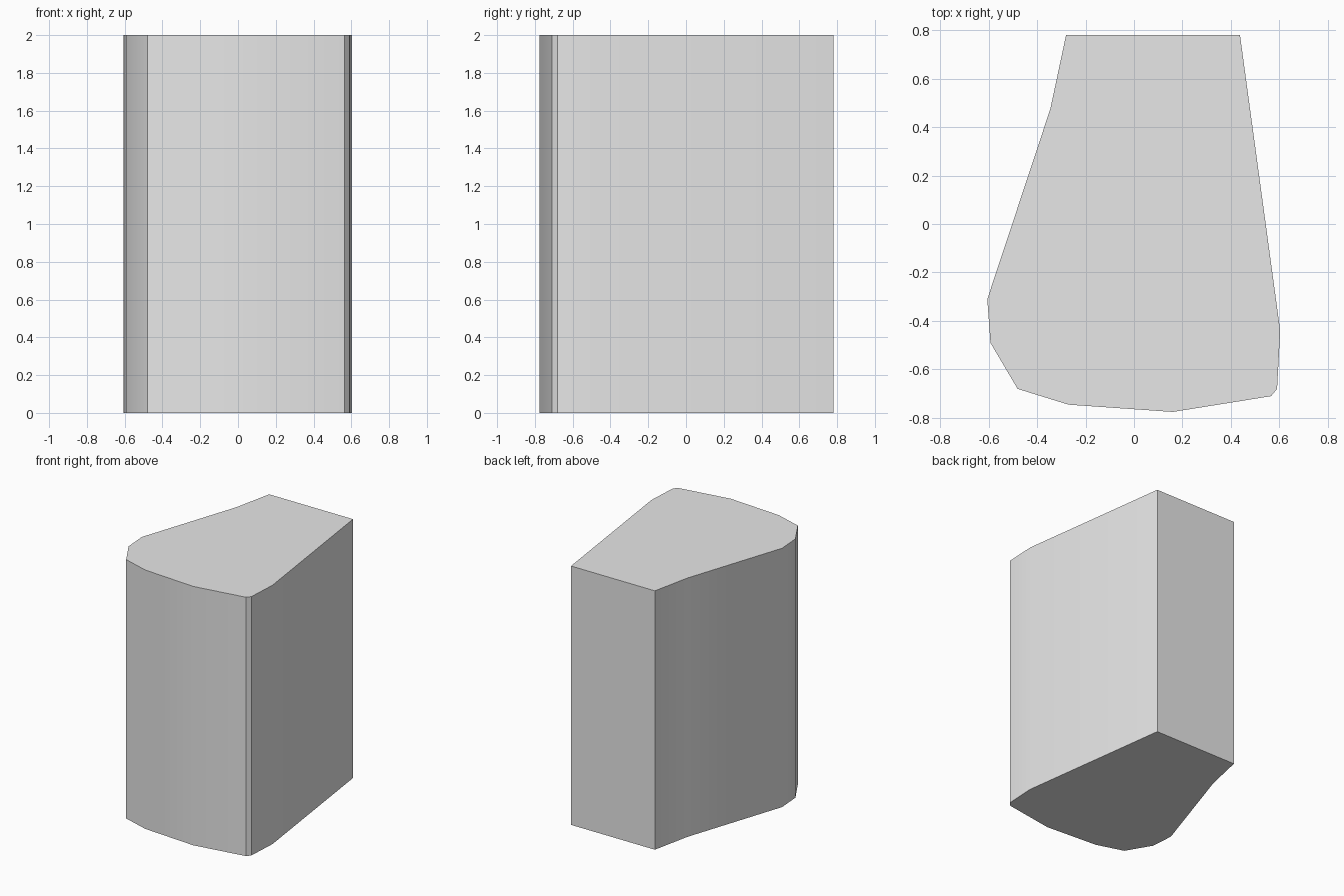
import bpy, bmesh, math

cube = bpy.data.objects.get("Cube")
if cube:
    bpy.data.objects.remove(cube, do_unlink=True)

HEIGHT = 2.0

# Single plain grey material
grey = bpy.data.materials.new("light_grey")
grey.use_nodes = True
colour = (0.8, 0.8, 0.8, 1)
grey.diffuse_color = colour
grey.node_tree.nodes["Principled BSDF"].inputs["Base Color"].default_value = colour

# Footprint, counter-clockwise from the back right corner
profile = [(-0.28, 0.78), (-0.345, 0.475), (-0.605, -0.31), (-0.592, -0.49),
           (-0.48, -0.68), (-0.27, -0.745), (0.16, -0.775), (0.565, -0.71),
           (0.59, -0.68), (0.603, -0.44), (0.437, 0.78)]

# Extrude the footprint into an upright block
bm = bmesh.new()
base = bm.faces.new([bm.verts.new((x, y, 0)) for x, y in profile])
result = bmesh.ops.extrude_face_region(bm, geom=[base], use_keep_orig=True)
top = [v for v in result["geom"] if isinstance(v, bmesh.types.BMVert)]
bmesh.ops.translate(bm, verts=top, vec=(0, 0, HEIGHT))
bmesh.ops.recalc_face_normals(bm, faces=bm.faces)
mesh = bpy.data.meshes.new("tapered_block")
bm.to_mesh(mesh)
bm.free()

block = bpy.data.objects.new("tapered_block", mesh)
bpy.context.collection.objects.link(block)
mesh.materials.append(grey)

# Smooth the gentle bends and keep the corners sharp
bpy.ops.object.select_all(action="DESELECT")
block.select_set(True)
bpy.context.view_layer.objects.active = block
bpy.ops.object.shade_smooth_by_angle(angle=math.radians(30))
